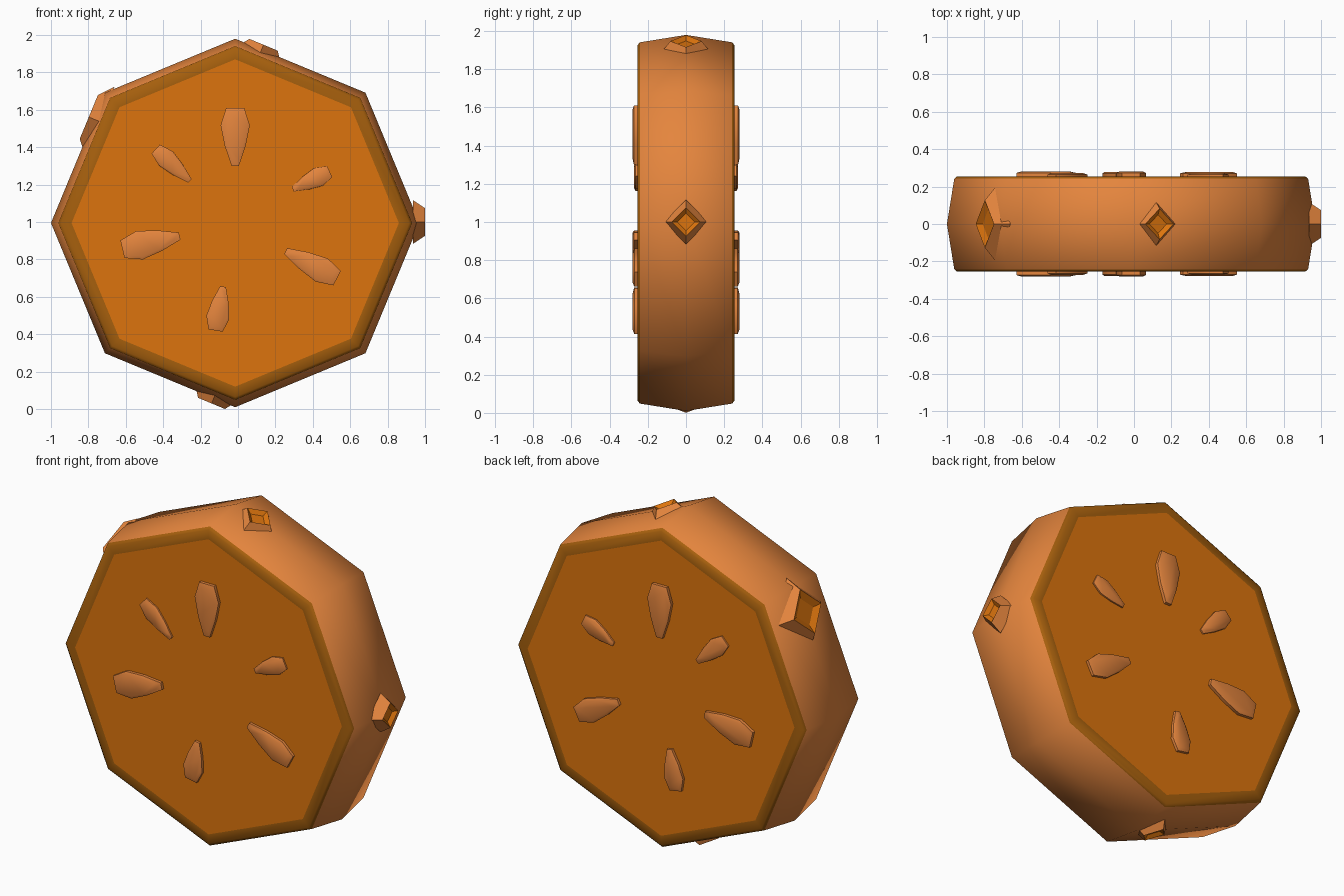
import bpy, bmesh, math
from mathutils import Vector

if "Cube" in bpy.data.objects:
    bpy.data.objects.remove(bpy.data.objects["Cube"])

CX, CZ = -0.015, 0.995      # centre of the slice
FACE_Y = 0.255              # half thickness of the slice


def material(name, rgb):
    m = bpy.data.materials.new(name)
    m.diffuse_color = (*rgb, 1)
    m.use_nodes = True
    m.node_tree.nodes["Principled BSDF"].inputs["Base Color"].default_value = m.diffuse_color
    return m


SKIN = material("light orange skin", (0.78, 0.235, 0.047))
FLESH = material("deep orange flesh", (0.72, 0.175, 0.004))
RIM = material("brown rim", (0.38, 0.115, 0.004))


def finish(bm, name, mats, angle):
    bmesh.ops.recalc_face_normals(bm, faces=bm.faces)
    me = bpy.data.meshes.new(name)
    bm.to_mesh(me)
    bm.free()
    for m in mats:
        me.materials.append(m)
    ob = bpy.data.objects.new(name, me)
    bpy.context.collection.objects.link(ob)
    bpy.ops.object.select_all(action='DESELECT')
    ob.select_set(True)
    bpy.context.view_layer.objects.active = ob
    bpy.ops.object.shade_smooth_by_angle(angle=math.radians(angle))
    return ob


def bridge(bm, a, b, mat):
    n = len(a)
    for i in range(n):
        f = bm.faces.new((a[i], a[(i + 1) % n], b[(i + 1) % n], b[i]))
        f.material_index = mat


# Eight-sided slice: rings from the back face to the front face
half = [(0.875, FACE_Y), (0.93, FACE_Y), (0.946, 0.242)]
profile = half + [(0.985, 0)] + [(r, -y) for r, y in reversed(half)]
ring_mats = [2, 2, 0, 0, 2, 2]
bm = bmesh.new()
rings = []
for r, y in profile:
    rings.append([bm.verts.new((CX + r * math.cos(i * math.pi / 4), y,
                                CZ + r * math.sin(i * math.pi / 4))) for i in range(8)])
for k, m in enumerate(ring_mats):
    bridge(bm, rings[k], rings[k + 1], m)
for ring in (rings[0], rings[-1]):
    bm.faces.new(ring).material_index = 1
finish(bm, "slice", [SKIN, FLESH, RIM], 50)


# Seeds: tapered plates on both faces, blunt end outwards
def seed(name, outer, inner, w, top):
    o, i = Vector(outer), Vector(inner)
    d = i - o
    s = Vector((-d.y, d.x)).normalized()
    outline = [(0, 0.62), (0.3, 1), (0.65, 0.72), (1, 0.25)]
    pts = [o + d * t + s * w * k for t, k in outline]
    pts += [o + d * t - s * w * k for t, k in reversed(outline)]
    mid = o + d * 0.4
    bm = bmesh.new()
    for side in (-1, 1):
        levels = []
        for y, scale in ((FACE_Y - 0.01, 1), (top - 0.008, 1), (top, 0.8)):
            levels.append([bm.verts.new((q.x, side * y, q.y))
                           for q in (mid + (p - mid) * scale for p in pts)])
        bridge(bm, levels[0], levels[1], 0)
        bridge(bm, levels[1], levels[2], 0)
        bm.faces.new(levels[2])
        bm.faces.new(levels[0])
    finish(bm, name, [SKIN], 50)


seeds = [((-0.015, 1.61), (-0.015, 1.30), 0.078, 0.281),
         ((0.49, 1.27), (0.293, 1.175), 0.053, 0.272),
         ((0.53, 0.70), (0.255, 0.845), 0.070, 0.279),
         ((-0.12, 0.42), (-0.08, 0.655), 0.062, 0.279),
         ((-0.618, 0.855), (-0.312, 0.925), 0.078, 0.281),
         ((-0.44, 1.39), (-0.257, 1.22), 0.053, 0.272)]
for n, args in enumerate(seeds):
    seed(f"seed_{n + 1}", *args)


# Diamond bumps around the skin, each with a sunken flesh-coloured middle
def bump(name, x, z, angle, size, height):
    a = math.radians(angle)
    normal = Vector((math.cos(a), 0, math.sin(a)))
    tang = Vector((-math.sin(a), 0, math.cos(a)))
    across = Vector((0, 1, 0))
    c = Vector((x, 0, z))
    bm = bmesh.new()
    levels = []
    for r, h in ((1.3, -0.035), (0.82, height), (0.5, height - 0.02)):
        levels.append([bm.verts.new(c + normal * h + v * r * size)
                       for v in (tang, across, -tang, -across)])
    bridge(bm, levels[0], levels[1], 0)
    bridge(bm, levels[1], levels[2], 1)
    bm.faces.new(levels[2]).material_index = 1
    bm.faces.new(levels[0])
    finish(bm, name, [SKIN, FLESH], 20)


bump("bump_right", 0.97, 1.0, 0, 0.09, 0.03)
bump("bump_top", 0.125, 1.92, 67.5, 0.1, 0.03)
bump("bump_left", -0.77, 1.55, 157.5, 0.155, 0.03)
bump("bump_bottom", -0.13, 0.058, 247.5, 0.095, 0.03)
